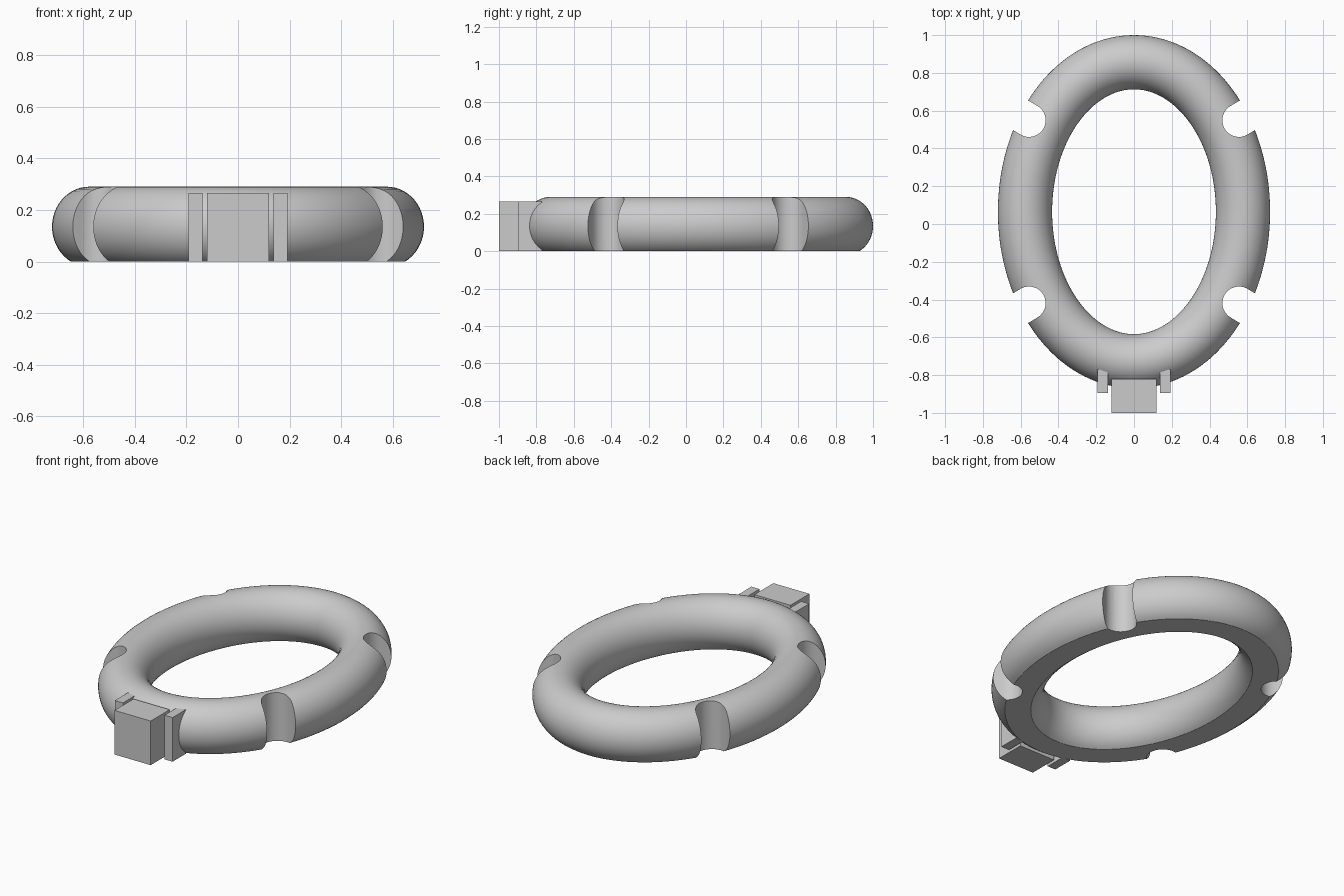
import bpy, bmesh, math
from mathutils import Vector

cube = bpy.data.objects.get("Cube")
if cube:
    bpy.data.objects.remove(cube, do_unlink=True)

grey = bpy.data.materials.new("plain grey")
grey.use_nodes = True
colour = (0.6, 0.6, 0.6, 1)
grey.diffuse_color = colour
grey.node_tree.nodes["Principled BSDF"].inputs["Base Color"].default_value = colour


def finish(name, bm):
    """Turn a bmesh into a named object with outward normals."""
    bmesh.ops.recalc_face_normals(bm, faces=bm.faces)
    mesh = bpy.data.meshes.new(name)
    bm.to_mesh(mesh)
    bm.free()
    mesh.materials.append(grey)
    obj = bpy.data.objects.new(name, mesh)
    bpy.context.collection.objects.link(obj)
    return obj


def box(name, low, high):
    bm = bmesh.new()
    low, high = Vector(low), Vector(high)
    for v in bmesh.ops.create_cube(bm, size=1)["verts"]:
        v.co = (low + high) / 2 + v.co * (high - low)
    return finish(name, bm)


CENTRE_Y = 0.065
MID_X, MID_Y = 0.577, 0.7915        # half axes of the tube's centre line
TUBE_W, TUBE_H, TUBE_Z = 0.1435, 0.155, 0.135


def make_ring(steps=144, sides=44):
    """Tube of even width along an ellipse, flat underneath."""
    start = -math.asin(TUBE_Z / TUBE_H)
    sweep = math.pi - 2 * start
    bm = bmesh.new()
    loops = []
    for i in range(steps):
        t = math.tau * i / steps
        normal = Vector((math.cos(t) / MID_X, math.sin(t) / MID_Y)).normalized()
        loop = []
        for j in range(sides + 1):
            a = start + sweep * j / sides
            out = normal * TUBE_W * math.cos(a)
            z = max(0, TUBE_Z + TUBE_H * math.sin(a))
            loop.append(bm.verts.new((MID_X * math.cos(t) + out.x,
                                      CENTRE_Y + MID_Y * math.sin(t) + out.y, z)))
        loops.append(loop)
    for i, loop in enumerate(loops):
        nxt = loops[(i + 1) % steps]
        for j in range(sides + 1):
            k = (j + 1) % (sides + 1)
            bm.faces.new((loop[j], nxt[j], nxt[k], loop[k]))
    return finish("ring", bm)


def notch_cutter(sx, sy, radius=0.088, arc=24):
    """Upright slot with a round inner end, opening outwards."""
    heading = math.radians(31)
    along = Vector((math.cos(heading), math.sin(heading)))
    points = []
    for i in range(arc + 1):
        a = heading + math.pi / 2 + math.pi * i / arc
        points.append(Vector((math.cos(a), math.sin(a))) * radius)
    points = [points[0] + along * 0.4] + points + [points[-1] + along * 0.4]
    bm = bmesh.new()
    verts = [bm.verts.new((sx * (0.556 + p.x), CENTRE_Y + sy * (0.484 + p.y), -0.1))
             for p in points]
    base = bm.faces.new(verts)
    top = bmesh.ops.extrude_face_region(bm, geom=[base])["geom"]
    bmesh.ops.translate(bm, vec=(0, 0, 0.5),
                        verts=[g for g in top if isinstance(g, bmesh.types.BMVert)])
    cutter = finish("notch_cutter", bm)
    cutter.hide_render = True
    return cutter


# Ring with four notches
ring = make_ring()
bpy.context.view_layer.objects.active = ring
for sx in (-1, 1):
    for sy in (-1, 1):
        cutter = notch_cutter(sx, sy)
        cut = ring.modifiers.new("notch", "BOOLEAN")
        cut.operation = "DIFFERENCE"
        cut.solver = "EXACT"
        cut.object = cutter
        bpy.ops.object.modifier_apply(modifier=cut.name)
        bpy.data.objects.remove(cutter, do_unlink=True)
for obj in bpy.context.selected_objects:
    obj.select_set(False)
ring.select_set(True)
bpy.ops.object.shade_smooth_by_angle(angle=math.radians(30))

# Front block and the two thin plates beside it
box("front_block", (-0.12, -1.0, 0), (0.12, -0.82, 0.265))
for name, x in (("right_plate", -0.165), ("left_plate", 0.165)):
    box(name, (x - 0.027, -0.895, 0), (x + 0.027, -0.77, 0.265))
